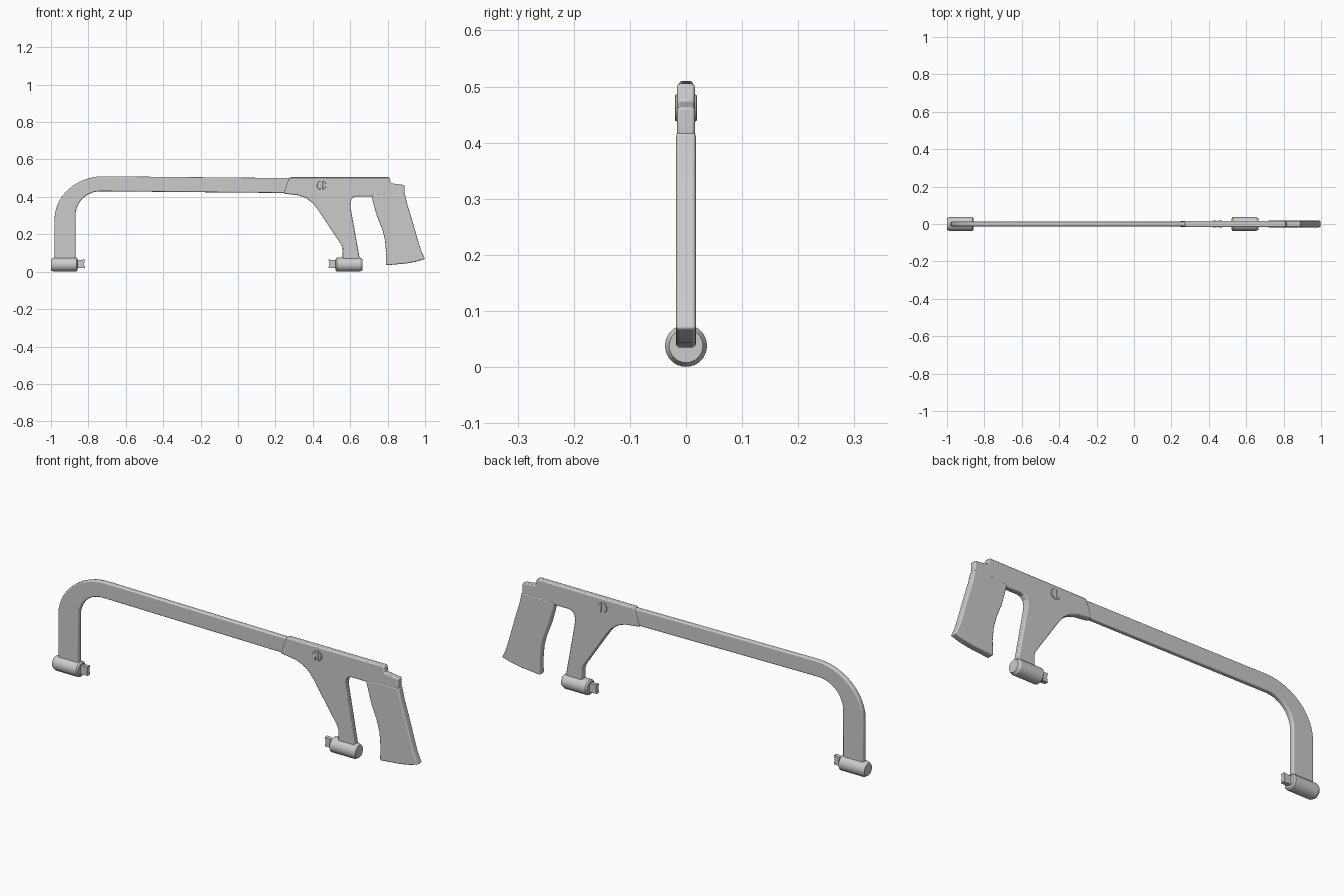
import bpy, bmesh
from math import sin, cos, pi, radians

if "Cube" in bpy.data.objects:
    bpy.data.objects.remove(bpy.data.objects["Cube"])


def finish(name, bm, bevel=0.0, segs=2):
    bmesh.ops.recalc_face_normals(bm, faces=bm.faces)
    me = bpy.data.meshes.new(name)
    bm.to_mesh(me)
    bm.free()
    ob = bpy.data.objects.new(name, me)
    bpy.context.collection.objects.link(ob)
    if bevel:
        m = ob.modifiers.new("edge_rounding", 'BEVEL')
        m.width, m.segments = bevel, segs
        m.limit_method, m.angle_limit = 'ANGLE', radians(60)
    bpy.ops.object.select_all(action='DESELECT')
    ob.select_set(True)
    bpy.context.view_layer.objects.active = ob
    bpy.ops.object.shade_smooth_by_angle(angle=radians(25))
    return ob


def prism(name, pts, half, bevel=0.0, segs=2):
    """Side-view outline (x, z) extruded to +-half in y."""
    bm = bmesh.new()
    a = [bm.verts.new((x, -half, z)) for x, z in pts]
    b = [bm.verts.new((x, half, z)) for x, z in pts]
    n = len(pts)
    bm.faces.new(a)
    bm.faces.new(b[::-1])
    for i in range(n):
        j = (i + 1) % n
        bm.faces.new((a[i], b[i], b[j], a[j]))
    return finish(name, bm, bevel, segs)


def lathe_x(name, profile, zc, n=32):
    """Profile of (x, radius) turned about a lengthwise axis at height zc."""
    bm = bmesh.new()
    rings = [[bm.verts.new((x, r * cos(2 * pi * k / n), zc + r * sin(2 * pi * k / n)))
              for k in range(n)] for x, r in profile]
    for p, q in zip(rings, rings[1:]):
        for k in range(n):
            bm.faces.new((p[k], p[(k + 1) % n], q[(k + 1) % n], q[k]))
    bm.faces.new(rings[0])
    bm.faces.new(rings[-1])
    return finish(name, bm)


def arc(cx, cz, rx, rz, a0, a1, n):
    return [(cx + rx * cos(radians(a0 + (a1 - a0) * i / n)),
             cz + rz * sin(radians(a0 + (a1 - a0) * i / n))) for i in range(n + 1)]


# Bent frame bar, wider down the front leg
bar = ([(-0.981, 0.04)] + arc(-0.72, 0.28, 0.261, 0.23, 180, 90, 12)
       + [(0.33, 0.50), (0.33, 0.42)]
       + arc(-0.735, 0.30, 0.134, 0.13, 90, 180, 10) + [(-0.869, 0.04)])
prism("frame_bar", bar, 0.0125, 0.006, 3)

# Cast body: sleeve, rear step and blade leg
body = [(0.275, 0.505), (0.81, 0.505), (0.817, 0.473), (0.89, 0.463), (0.89, 0.40),
        (0.635, 0.403), (0.617, 0.398), (0.604, 0.383), (0.60, 0.36), (0.603, 0.335),
        (0.65, 0.075), (0.65, 0.045), (0.56, 0.045), (0.56, 0.125), (0.552, 0.145),
        (0.425, 0.335), (0.40, 0.367), (0.365, 0.393), (0.325, 0.408), (0.245, 0.418)]
prism("body_casting", body, 0.0158, 0.005, 2)

# Raked hand grip
grip = [(0.712, 0.41), (0.80, 0.418), (0.892, 0.418), (0.905, 0.36), (0.93, 0.28),
        (0.96, 0.175), (0.98, 0.11), (1.0, 0.068), (0.955, 0.054), (0.90, 0.044),
        (0.79, 0.034), (0.791, 0.11), (0.786, 0.17), (0.772, 0.225), (0.742, 0.30),
        (0.728, 0.35)]
prism("grip", grip, 0.0174, 0.006, 3)

# Blade clamps with thin blade pins, mirrored at both ends
for name, x0, s in (("front", -1.0, 1), ("rear", 0.665, -1)):
    prof = [(0, 0.030), (0.014, 0.0375), (0.136, 0.0375), (0.143, 0.030)]
    lathe_x(name + "_clamp", [(x0 + s * x, r) for x, r in prof], 0.038)
    pin = [(0.13, 0.020), (0.181, 0.020), (0.177, 0.042), (0.181, 0.065), (0.13, 0.060)]
    prism(name + "_blade_pin", [(x0 + s * x, z) for x, z in pin], 0.010)

# Slotted screw showing on both sides of the sleeve
sx, sz = 0.447, 0.462
prism("screw_core", arc(sx, sz, 0.025, 0.025, 0, 345, 23), 0.0172)
for side, a in (("right", 0), ("left", 180)):
    prism("screw_head_" + side, arc(sx, sz, 0.0248, 0.0248, a - 76, a + 76, 12), 0.0195, 0.0015, 1)
